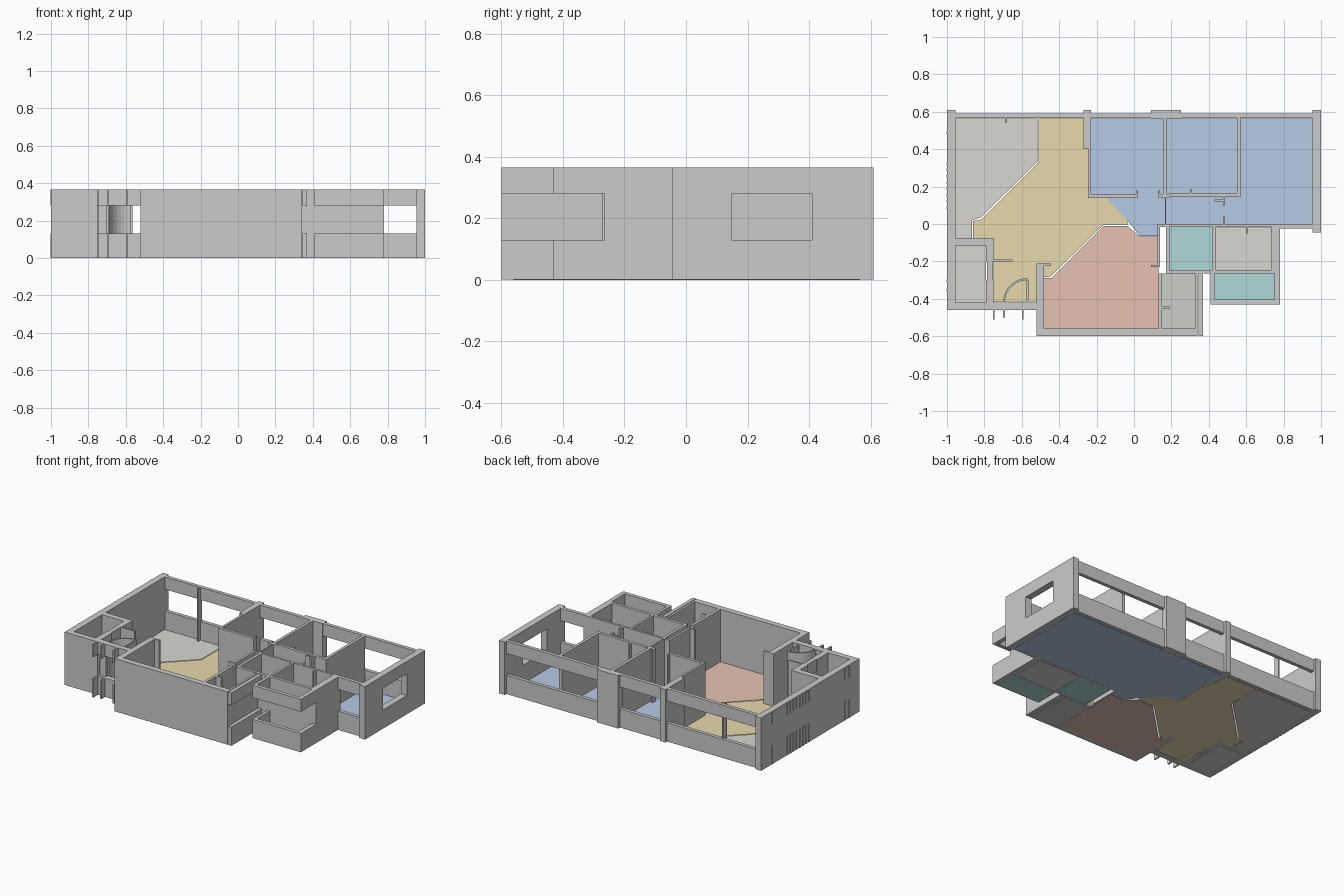
import bpy, bmesh, math

H, SILL, HEAD, FLOOR = 0.365, 0.13, 0.28, 0.003
FULL = [(0.001, H)]
OPEN = [(0.001, SILL), (HEAD, H)]       # below and above a window or door band


def finish(name, bm):
    bmesh.ops.recalc_face_normals(bm, faces=bm.faces)
    me = bpy.data.meshes.new(name)
    bm.to_mesh(me)
    bm.free()
    ob = bpy.data.objects.new(name, me)
    bpy.context.collection.objects.link(ob)
    return ob


def prism(bm, pts, z0, z1):
    lo = bm.faces.new([bm.verts.new((x, y, z0)) for x, y in pts])
    ext = bmesh.ops.extrude_face_region(bm, geom=[lo], use_keep_orig=True)
    for v in ext["geom"]:
        if isinstance(v, bmesh.types.BMVert):
            v.co.z = z1


def walls(name, rects, bands=FULL):
    """Each rect is x0, x1, y0, y1; every band is a z range."""
    bm = bmesh.new()
    for x0, x1, y0, y1 in rects:
        for z0, z1 in bands:
            prism(bm, [(x0, y0), (x1, y0), (x1, y1), (x0, y1)], z0, z1)
    return finish(name, bm)


def floor(name, pts, mat):
    bm = bmesh.new()
    prism(bm, pts, 0, FLOOR)
    finish(name, bm).data.materials.append(mat)


def rect(x0, x1, y0, y1):
    return [(x0, y0), (x1, y0), (x1, y1), (x0, y1)]


def material(name, r, g, b):
    m = bpy.data.materials.new(name)
    m.diffuse_color = (r, g, b, 1)
    return m


pink = material("pink", 0.79, 0.54, 0.45)
blue = material("blue", 0.47, 0.59, 0.78)
yellow = material("yellow", 0.81, 0.70, 0.42)
teal = material("teal", 0.43, 0.69, 0.69)
stone = material("stone", 0.70, 0.68, 0.64)
sage = material("sage", 0.60, 0.62, 0.58)

# Room floors
floor("lounge_floor", [(-.955, .565), (-.515, .565), (-.515, .335), (-.82, .035),
      (-.865, .02), (-.865, -.08), (-.955, -.08)], stone)
floor("hall_floor", [(-.51, .565), (-.27, .565), (-.27, .4), (-.245, .4), (-.245, .14),
      (-.15, .14), (-.035, .02), (-.035, -.005), (-.165, -.005), (-.445, -.28),
      (-.48, -.285), (-.48, -.22), (-.52, -.22), (-.52, -.415), (-.75, -.415),
      (-.75, -.08), (-.86, -.08), (-.86, .015), (-.815, .025), (-.51, .33)], yellow)
floor("bedroom_floor", [(-.23, .565), (.955, .565), (.955, 0), (.13, 0), (.13, -.065),
      (.03, -.065), (-.035, .02), (-.15, .14), (-.23, .14)], blue)
floor("dining_floor", [(-.16, -.01), (-.035, -.01), (.03, -.068), (.13, -.068),
      (.13, -.56), (-.48, -.56), (-.48, -.288), (-.44, -.288)], pink)
floor("bath_floor", rect(.19, .42, -.245, -.01), teal)
floor("balcony_floor", rect(.43, .75, -.405, -.265), teal)
floor("wash_room_floor", rect(.435, .735, -.245, -.02), stone)
floor("kitchen_floor", rect(.15, .325, -.56, -.265), sage)
floor("closet_floor", rect(-.955, -.79, -.42, -.115), stone)
floor("porch_floor", rect(-.70, -.56, -.415, -.40), stone)

# Outer shell
walls("left_wall", [(-1, -.955, -.46, .61)])
walls("closet_walls", [(-.955, -.75, -.46, -.42), (-.955, -.75, -.115, -.075),
                       (-.79, -.75, -.42, -.30), (-.79, -.75, -.20, -.115)])
walls("front_wall", [(-.52, .34, -.60, -.56), (-.52, -.48, -.56, -.22)])
walls("right_wall", [(.955, 1, -.045, .15), (.955, 1, .41, .61)])
walls("back_posts", [(-.27, -.23, .40, .61), (.09, .25, .565, .61)])
walls("service_right_wall", [(.735, .78, -.265, -.01)])

# Window bands: sill plus header, open between
walls("back_windows", [(-.955, -.27, .567, .592), (-.23, .09, .567, .592),
                       (.25, .955, .567, .592)], OPEN)
walls("right_window", [(.955, 1, .15, .41)], OPEN)
walls("front_right_window", [(.78, .955, -.025, 0)], OPEN)
walls("closet_window", [(-.785, -.755, -.30, -.20)], OPEN)
walls("balcony_rails", [(.41, .78, -.43, -.405), (.41, .43, -.405, -.265),
                        (.75, .78, -.405, -.265)], OPEN)
walls("kitchen_window", [(.345, .37, -.60, -.27)], OPEN)
walls("window_mullion", [(-.69, -.682, .54, .58)])

# Entrance: threshold, lintel, jambs and curved door sweep
walls("entrance_band", [(-.75, -.52, -.46, -.42), (-.755, -.745, -.51, -.46),
                        (-.70, -.69, -.50, -.46), (-.60, -.59, -.51, -.46)], OPEN)
walls("entrance_jambs", [(-.745, -.70, -.44, -.415), (-.575, -.565, -.41, -.30)])
bm = bmesh.new()
angles = [math.radians(90 + 90 * i / 10) for i in range(11)]
arc = [(-.57 + r * math.cos(a), -.42 + r * math.sin(a))
       for r, seq in ((.13, angles), (.12, angles[::-1])) for a in seq]
prism(bm, arc, 0.004, H)
finish("door_sweep", bm)

# Bedroom partitions
walls("bedroom_walls", [(-.245, -.23, .14, .40), (-.23, .02, .14, .16), (.01, .02, .16, .18),
                        (.155, .175, .16, .567), (.13, .19, .14, .16), (.13, .14, .16, .18),
                        (.19, .57, .145, .165), (.30, .31, .165, .185),
                        (.55, .57, .165, .567)])
walls("corridor_stubs", [(.475, .487, .10, .145), (.475, .487, 0, .04), (.165, .172, 0, .14),
                         (.43, .475, .12, .13)])

# Bathroom, kitchen and dining partitions
walls("service_walls", [(.135, .78, -.015, 0), (.125, .14, -.23, 0), (.17, .19, -.245, -.015),
                        (.42, .435, -.245, -.015), (.17, .735, -.265, -.245),
                        (.09, .125, -.23, -.22), (.60, .61, -.05, -.015)])
walls("kitchen_walls", [(.13, .15, -.56, -.265), (.325, .34, -.56, -.27), (.15, .19, -.455, -.44)])
walls("hall_stubs", [(-.48, -.445, -.225, -.21), (-.52, -.48, -.22, -.21),
                     (-.75, -.65, -.20, -.19)])

# Narrow strips along the left facade
walls("facade_strips", [(-1.003, -.999, y, y + .012)
                        for y in [.48, -.31, -.36] + [.08 + .034 * i for i in range(8)]], OPEN)
